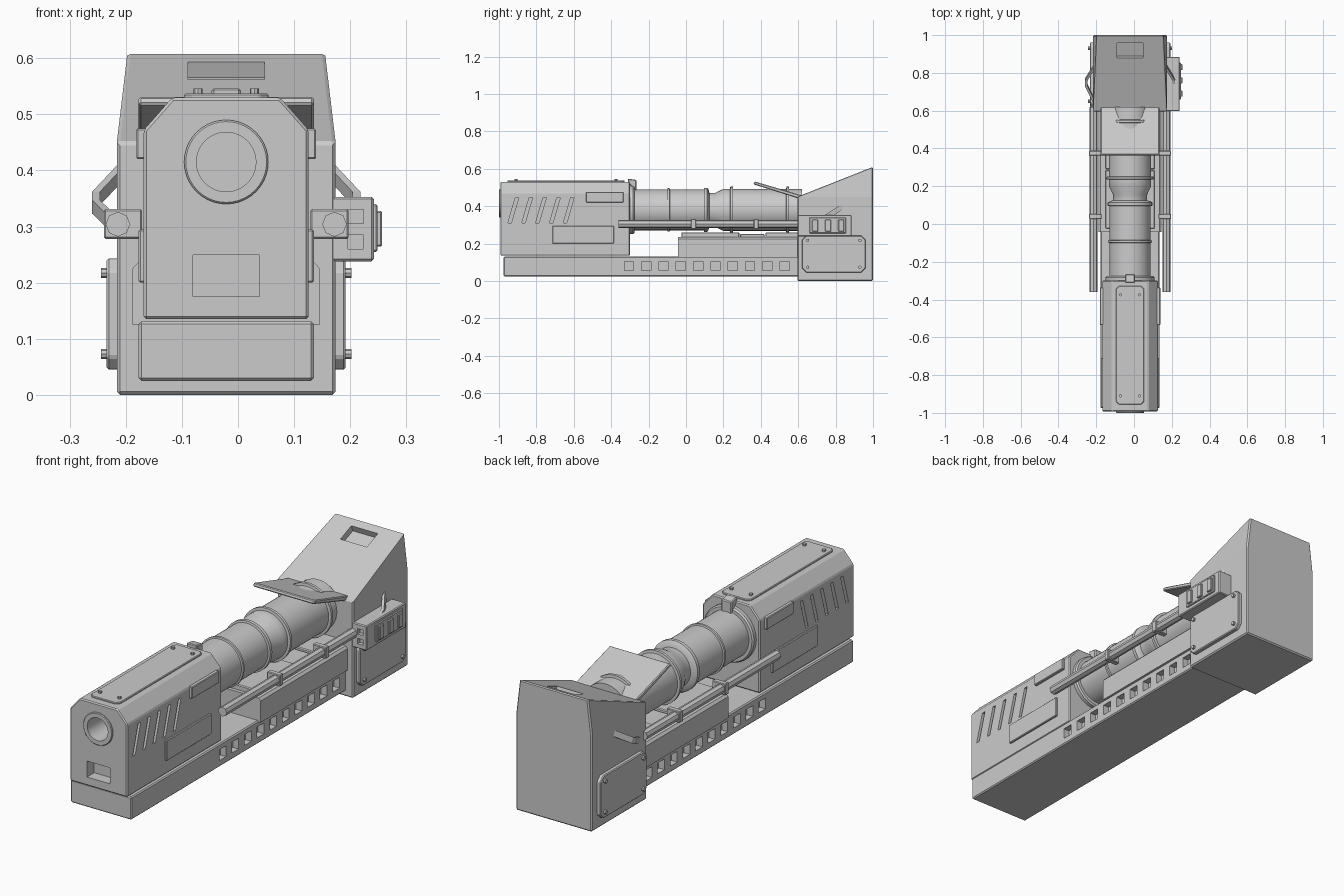
import bpy, bmesh, math
from mathutils import Vector

if "Cube" in bpy.data.objects:
    bpy.data.objects.remove(bpy.data.objects["Cube"])

CX = -0.021  # centre line of the main body


def add(name, bm, bevel=0.0, smooth=False):
    bmesh.ops.recalc_face_normals(bm, faces=bm.faces[:])
    me = bpy.data.meshes.new(name)
    bm.to_mesh(me)
    bm.free()
    ob = bpy.data.objects.new(name, me)
    bpy.context.collection.objects.link(ob)
    if bevel:
        m = ob.modifiers.new("edge", 'BEVEL')
        m.width, m.segments = bevel, 1
        m.limit_method, m.angle_limit = 'ANGLE', math.radians(30)
    if smooth:
        bpy.ops.object.select_all(action='DESELECT')
        ob.select_set(True)
        bpy.context.view_layer.objects.active = ob
        bpy.ops.object.shade_smooth_by_angle(angle=math.radians(30))
    return ob


def prism_bm(bm, pts, axis, a, b):
    """Extrude a 2D outline along an axis from a to b."""
    place = {'x': lambda p, t: (t, p[0], p[1]),
             'y': lambda p, t: (p[0], t, p[1]),
             'z': lambda p, t: (p[0], p[1], t)}[axis]
    lo = [bm.verts.new(place(p, a)) for p in pts]
    hi = [bm.verts.new(place(p, b)) for p in pts]
    bm.faces.new(lo)
    bm.faces.new(hi)
    for i in range(len(pts)):
        j = (i + 1) % len(pts)
        bm.faces.new((lo[i], lo[j], hi[j], hi[i]))


def prism(name, pts, axis, a, b, bevel=0.0):
    bm = bmesh.new()
    prism_bm(bm, pts, axis, a, b)
    return add(name, bm, bevel)


def rect(u0, u1, v0, v1, c=0.0):
    if not c:
        return [(u0, v0), (u1, v0), (u1, v1), (u0, v1)]
    return [(u0 + c, v0), (u1 - c, v0), (u1, v0 + c), (u1, v1 - c),
            (u1 - c, v1), (u0 + c, v1), (u0, v1 - c), (u0, v0 + c)]


def box(name, x0, x1, y0, y1, z0, z1, bevel=0.0):
    return prism(name, rect(x0, x1, y0, y1), 'z', z0, z1, bevel)


def circle(u, v, r, n=8):
    return [(u + r * math.cos(math.tau * i / n), v + r * math.sin(math.tau * i / n)) for i in range(n)]


def lathe(name, prof, z, n=40):
    """Turn a closed (radius, y) profile around the y axis at height z."""
    bm = bmesh.new()
    rings = []
    for i in range(n):
        a = math.tau * i / n
        rings.append([bm.verts.new((CX + r * math.cos(a), y, z + r * math.sin(a))) for r, y in prof])
    for i in range(n):
        p, q = rings[i], rings[(i + 1) % n]
        for k in range(len(prof)):
            m = (k + 1) % len(prof)
            bm.faces.new((p[k], p[m], q[m], q[k]))
    return add(name, bm, smooth=True)


def cut(ob, shapes):
    """Subtract a list of prisms from an object and remove the cutter."""
    bm = bmesh.new()
    for s in shapes:
        prism_bm(bm, *s)
    cutter = add("cutter", bm)
    cutter.hide_render = True
    m = ob.modifiers.new("cut", 'BOOLEAN')
    m.operation, m.object, m.solver = 'DIFFERENCE', cutter, 'EXACT'
    dg = bpy.context.evaluated_depsgraph_get()
    me = bpy.data.meshes.new_from_object(ob.evaluated_get(dg))
    ob.modifiers.clear()
    ob.data = me
    bpy.data.objects.remove(cutter)


# Front housing with chamfered top, slanted vents, bore and lower port
body = prism("front_housing",
             [(CX - .147, .135), (CX + .147, .135), (CX + .147, .472), (CX + .096, .53),
              (CX - .096, .53), (CX - .147, .472)], 'y', -.993, -.30, .005)
cuts = [(circle(CX, .415, .053, 40), 'y', -1.1, -.80),
        (rect(CX - .059, CX + .059, .175, .249), 'y', -1.1, -.94)]
for s in (-1, 1):
    for i in range(5):
        y = -.952 + i * .074
        slot = [(y, .31), (y + .018, .31), (y + .058, .447), (y + .04, .447)]
        cuts.append((slot, 'x', CX + s * .132, CX + s * .2))
cut(body, cuts)
lathe("muzzle_ring", [(.053, -1.0), (.072, -1.0), (.075, -.997), (.075, -.98), (.053, -.98)], .415)

# Top lid, screws and rear latch
prism("top_lid", rect(CX - .075, CX + .075, -.955, -.328, .016), 'z', .525, .537, .003)
for s in (-1, 1):
    for y in (-.91, -.375):
        prism("lid_screw", circle(CX + s * .05, y, .008), 'z', .53, .546)
prism("rear_latch", [(-.31, .525), (-.265, .48), (-.265, .54), (-.31, .547)], 'x', CX - .026, CX + .026, .004)

# Side panels of the front housing
for s in (-1, 1):
    prism("upper_side_panel", rect(-.535, -.335, .42, .475), 'x', CX + s * .14, CX + s * .160, .003)
    prism("lower_side_panel", rect(-.715, -.385, .20, .295), 'x', CX + s * .14, CX + s * .156, .003)

# Lower rail with square pockets
rail = box("lower_rail", CX - .156, CX + .156, -.975, .62, .025, .131, .005)
cut(rail, [(rect(y - .025, y + .025, .055, .105), 'x', CX + s * .126, CX + s * .2)
           for s in (-1, 1) for y in (-.305 + i * .0925 for i in range(10))])

# Middle block and cradle pads under the tube
prism("middle_block", [(CX - .167, .125), (CX + .167, .125), (CX + .167, .225), (CX + .157, .236),
                       (CX - .157, .236), (CX - .167, .225)], 'y', -.042, .62)
for y0, y1, z in ((-.025, .285, .26), (.29, .42, .252), (.425, .60, .26)):
    box("cradle_pad", CX - .13, CX + .13, y0, y1, .23, z, .004)

# Main tube with collars and neck
lathe("main_tube", [(.001, -.32), (.13, -.32), (.13, -.283), (.124, -.276), (.109, -.276),
                    (.109, -.10), (.116, -.098), (.116, -.088), (.109, -.086), (.109, .095),
                    (.118, .097), (.118, .113), (.109, .12), (.09, .125), (.09, .155),
                    (.112, .20), (.112, .235), (.124, .237), (.124, .25), (.112, .252),
                    (.112, .535), (.124, .537), (.124, .55), (.112, .552), (.112, .62), (.001, .62)], .38)

# Sloped cover plate over the tube
prism("sloped_cover", [(.367, .532), (.36, .517), (.595, .443), (.638, .452)], 'x',
      CX - .156, CX + .156, .004)

# Rear housing: straight base, wedge top narrowing upward
bm = bmesh.new()
w, t = .195, .176
co = {}
for s in (-1, 1):
    co[s] = [bm.verts.new(p) for p in ((CX + s * w, .595, 0), (CX + s * w, 1, 0), (CX + s * w, 1, .45),
                                       (CX + s * t, 1, .61), (CX + s * w, .595, .45))]
    a = co[s]
    bm.faces.new((a[0], a[1], a[2], a[4]))
    bm.faces.new((a[4], a[2], a[3]))
l, r = co[-1], co[1]
for i, j in ((0, 1), (1, 2), (2, 3), (3, 4), (4, 0)):
    bm.faces.new((l[i], l[j], r[j], r[i]))
rear = add("rear_housing", bm, .006)
d, n = Vector((.93, .36)).normalized(), Vector((-.36, .93)).normalized()
c = Vector((.918, .578))
cut(rear, [([tuple(c + d * u + n * v) for u, v in ((-.043, -.03), (.043, -.03), (.043, .05), (-.043, .05))],
            'x', CX - .068, CX + .068)])

for s in (-1, 1):
    # Bolted plates on the rear housing
    prism("rear_side_plate", rect(.62, .96, .045, .243, .022), 'x', CX + s * .19, CX + s * .213, .004)
    for y in (.65, .93):
        for z in (.073, .217):
            prism("plate_screw", circle(y, z, .009), 'x', CX + s * .2, CX + s * .223)
    # Side rods and their clamps
    prism("side_rod", circle(CX + s * .193, .304, .022), 'y', -.36, .62)
    for y in (.04, .375):
        box("rod_clamp", *sorted((CX + s * .15, CX + s * .218)), y - .013, y + .013, .278, .331, .003)
    # Bent lever
    bm = bmesh.new()
    prev = None
    for x, y, z in ((.185, .84, .40), (.232, .765, .35), (.232, .735, .335), (.185, .64, .29)):
        ring = [bm.verts.new((CX + s * (x + dx), y + dz * -.5, z + dz))
                for dx, dz in ((-.007, -.012), (.007, -.012), (.007, .012), (-.007, .012))]
        if prev:
            for k in range(4):
                m = (k + 1) % 4
                bm.faces.new((prev[k], prev[m], ring[m], ring[k]))
        else:
            bm.faces.new(ring)
        prev = ring
    bm.faces.new(prev)
    add("bent_lever", bm)

# Control box on the right side with front pockets and ribbed panel
ctrl = box("control_box", .165, .242, .597, .885, .238, .353, .004)
cut(ctrl, [(rect(.196, .224, z, z + .025), 'y', .55, .615) for z in (.26, .305)])
prism("control_panel", rect(.66, .855, .255, .34), 'x', .235, .249, .003)
for y in (.69, .76, .83):
    prism("panel_rib", rect(y - .016, y + .016, .264, .328), 'x', .24, .257, .003)
